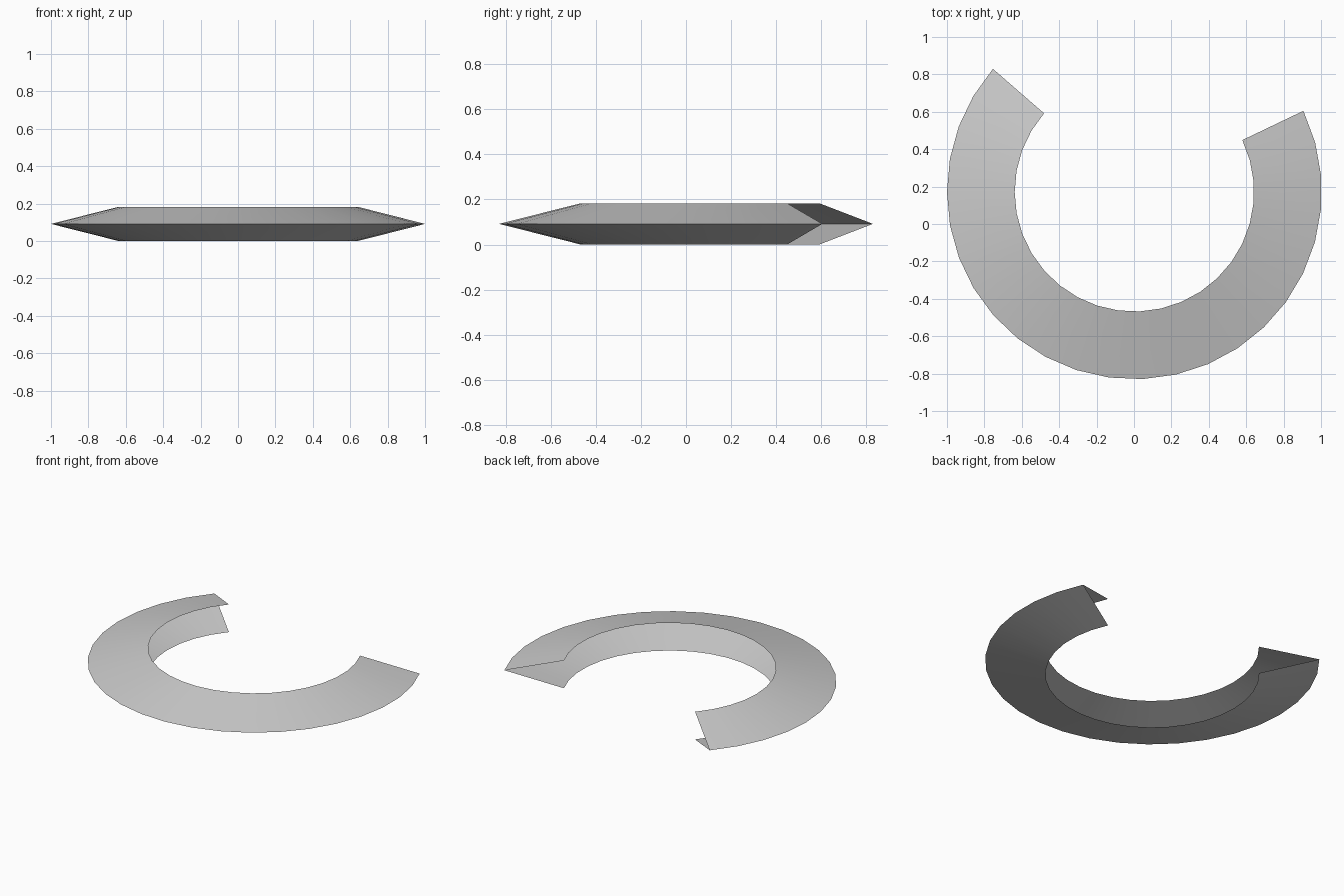
import bpy, bmesh, math
from mathutils import Vector, Matrix

cube = bpy.data.objects.get("Cube")
if cube:
    bpy.data.objects.remove(cube, do_unlink=True)

OUTER, INNER, HEIGHT = 1.002, 0.64, 0.183
CENTRE = Vector((0.002, 0.172, 0))
START, END, STEPS = math.radians(139), math.radians(385.6), 24

# Plain grey material
grey = bpy.data.materials.new("light grey")
grey.use_nodes = True
colour = (0.6, 0.6, 0.6, 1)
grey.diffuse_color = colour
grey.node_tree.nodes["Principled BSDF"].inputs["Base Color"].default_value = colour

# Open V profile, with its point facing outward, swept round part of a circle
bm = bmesh.new()
turn = Matrix.Rotation(START, 3, 'Z')
profile = [(INNER, 0, 0), (OUTER, 0, HEIGHT / 2), (INNER, 0, HEIGHT)]
verts = [bm.verts.new(CENTRE + turn @ Vector(p)) for p in profile]
edges = [bm.edges.new(pair) for pair in zip(verts, verts[1:])]
bmesh.ops.spin(bm, geom=verts + edges, cent=CENTRE, axis=(0, 0, 1),
               angle=END - START, steps=STEPS)

# Turn every face to the outside of the V
bm.normal_update()
mid = HEIGHT / 2
flip = [f for f in bm.faces
        if f.normal.z * (f.calc_center_median().z - mid) < 0]
bmesh.ops.reverse_faces(bm, faces=flip)

mesh = bpy.data.meshes.new("open_ring")
bm.to_mesh(mesh)
bm.free()
mesh.materials.append(grey)
ring = bpy.data.objects.new("open_ring", mesh)
bpy.context.collection.objects.link(ring)

# Smooth round the ring, with a crisp outer rim
bpy.ops.object.select_all(action='DESELECT')
ring.select_set(True)
bpy.context.view_layer.objects.active = ring
bpy.ops.object.shade_smooth_by_angle(angle=math.radians(25))
